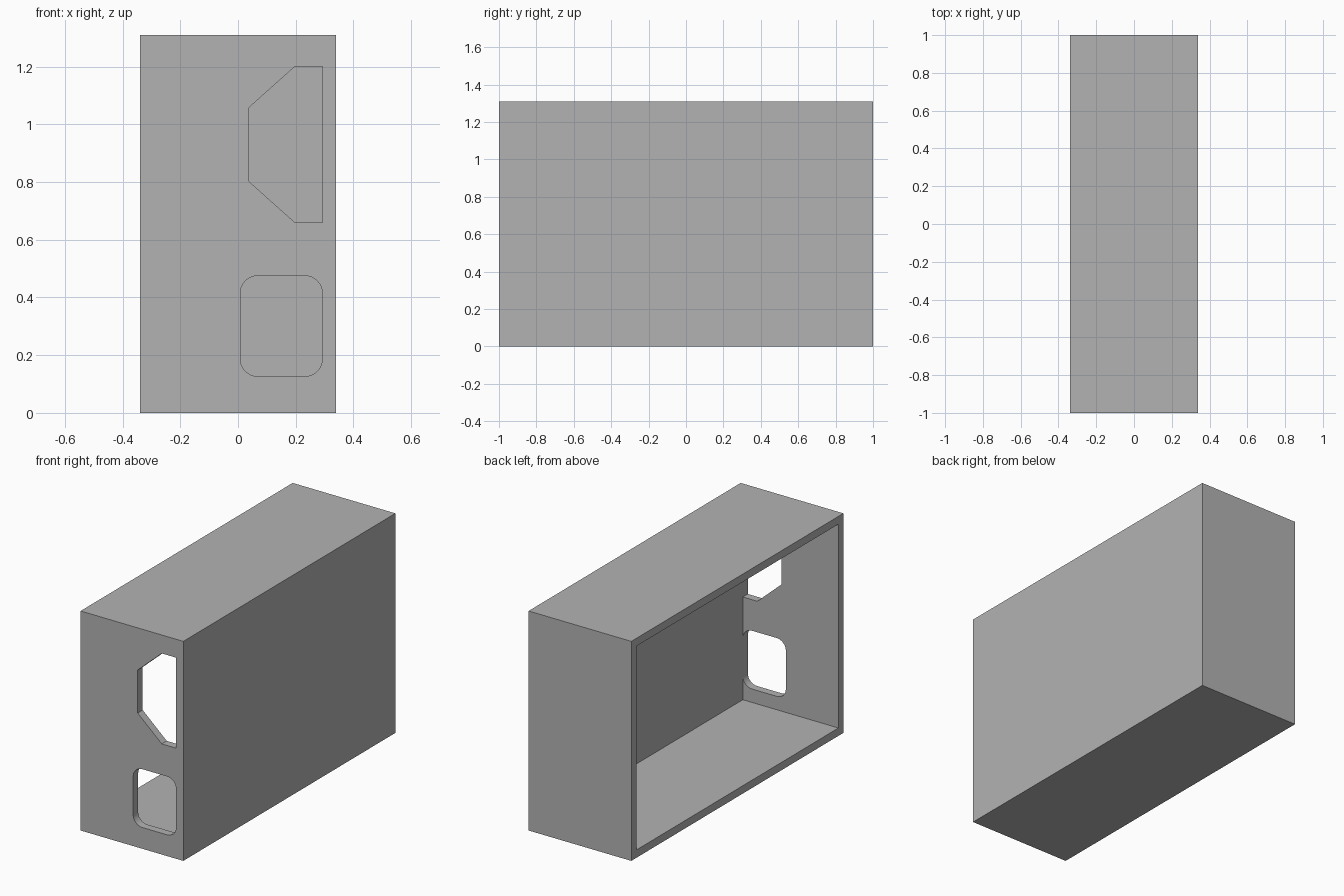
import bpy, bmesh, math
from mathutils import Vector

cube = bpy.data.objects.get("Cube")
if cube:
    bpy.data.objects.remove(cube, do_unlink=True)

W, L, H, T = 0.339, 1.0, 1.31, 0.047   # half width, half length, height, wall
INNER = W - T

grey = bpy.data.materials.new("plain grey")
grey.use_nodes = True
colour = (0.45, 0.45, 0.45, 1)
grey.diffuse_color = colour
grey.node_tree.nodes["Principled BSDF"].inputs["Base Color"].default_value = colour


def prism(name, outline, y0, y1):
    """Extrude an (x, z) outline along y."""
    bm = bmesh.new()
    face = bm.faces.new([bm.verts.new((x, y0, z)) for x, z in outline])
    out = bmesh.ops.extrude_face_region(bm, geom=[face])
    verts = [v for v in out["geom"] if isinstance(v, bmesh.types.BMVert)]
    bmesh.ops.translate(bm, verts=verts, vec=Vector((0, y1 - y0, 0)))
    bmesh.ops.recalc_face_normals(bm, faces=bm.faces)
    mesh = bpy.data.meshes.new(name)
    bm.to_mesh(mesh)
    bm.free()
    mesh.materials.append(grey)
    obj = bpy.data.objects.new(name, mesh)
    bpy.context.collection.objects.link(obj)
    return obj


def rectangle(x0, x1, z0, z1):
    return [(x0, z0), (x1, z0), (x1, z1), (x0, z1)]


def rounded(x0, x1, z0, z1, r, steps=8):
    centres = [(x1 - r, z1 - r), (x0 + r, z1 - r), (x0 + r, z0 + r), (x1 - r, z0 + r)]
    points = []
    for corner, (cx, cz) in enumerate(centres):
        for i in range(steps + 1):
            a = math.pi / 2 * (corner + i / steps)
            points.append((cx + r * math.cos(a), cz + r * math.sin(a)))
    return points


# Box, its cavity open on one side, and the two openings in the front wall
box = prism("open_box", rectangle(-W, W, 0, H), -L, L)
cutters = [
    prism("cavity_cutter", rectangle(-W - 0.2, INNER, T, H - T), -L + T, L - T),
    prism("angled_opening_cutter",
          [(INNER, 0.66), (INNER, 1.2), (0.197, 1.2), (0.038, 1.058),
           (0.038, 0.802), (0.197, 0.66)], -L - 0.1, -L + 0.1),
    prism("rounded_opening_cutter",
          rounded(0.008, INNER, 0.127, 0.475, 0.06), -L - 0.1, -L + 0.1),
]
for cutter in cutters:
    cutter.hide_render = True
    cut = box.modifiers.new(cutter.name, "BOOLEAN")
    cut.operation = "DIFFERENCE"
    cut.solver = "EXACT"
    cut.object = cutter

# Bake the cuts and drop the cutters
bpy.context.view_layer.update()
evaluated = box.evaluated_get(bpy.context.evaluated_depsgraph_get())
baked = bpy.data.meshes.new_from_object(evaluated)
box.modifiers.clear()
box.data = baked
for cutter in cutters:
    bpy.data.objects.remove(cutter, do_unlink=True)

# Smooth the rounded corners while keeping the hard edges
bpy.context.view_layer.objects.active = box
box.select_set(True)
bpy.ops.object.shade_smooth_by_angle(angle=math.radians(30))
